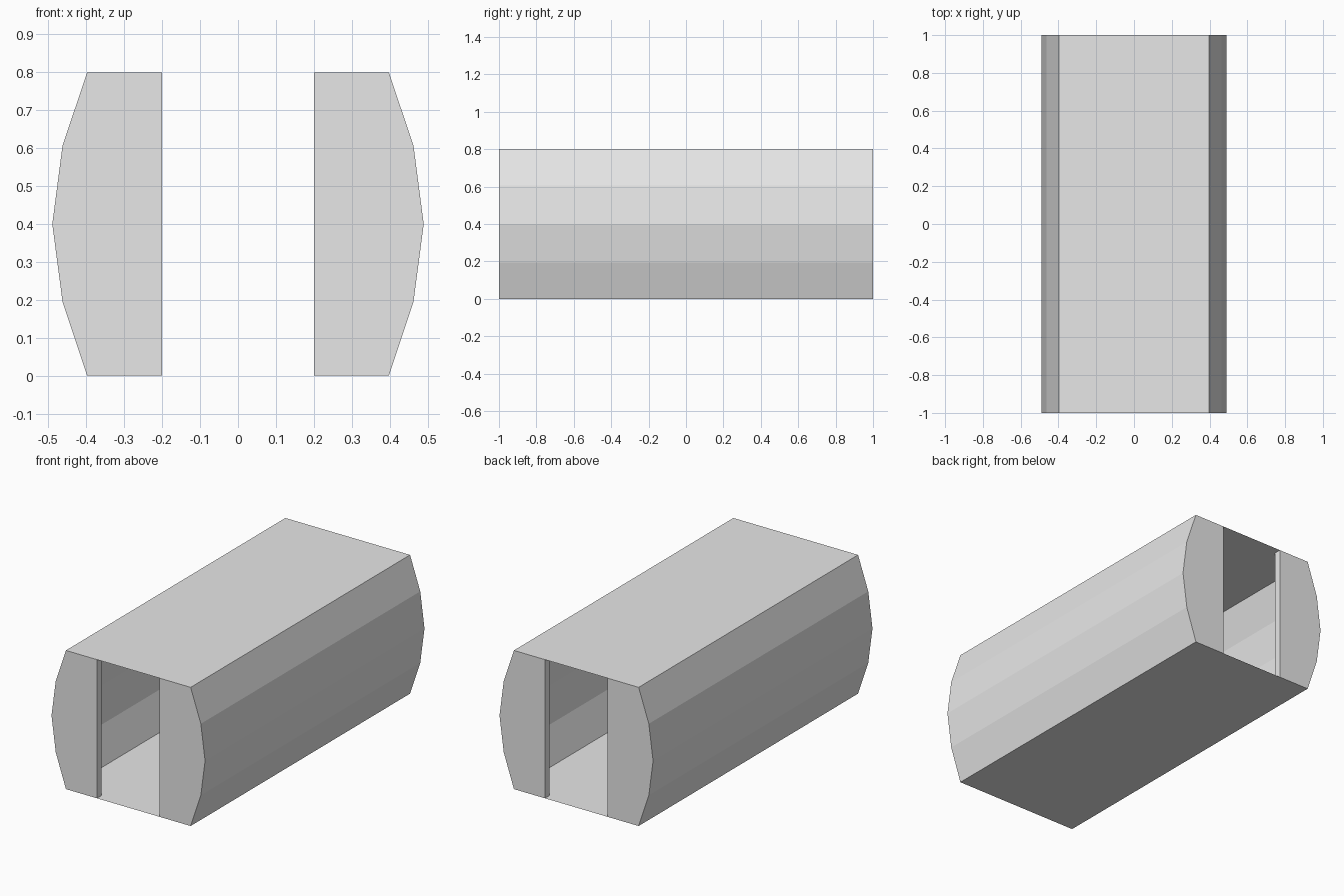
import bpy
import bmesh

default_cube = bpy.data.objects.get("Cube")
if default_cube:
    bpy.data.objects.remove(default_cube, do_unlink=True)

HALF_LENGTH = 1.0
HEIGHT = 0.8
DOOR_HALF = 0.2
PANEL_DEPTH = 0.04

# Single plain grey
grey = bpy.data.materials.new("light_grey")
grey.use_nodes = True
colour = (0.8, 0.8, 0.8, 1.0)
grey.diffuse_color = colour
grey.node_tree.nodes["Principled BSDF"].inputs["Base Color"].default_value = colour

# Bulging side, from floor to roof
side = [(0.398, 0), (0.463, 0.195), (0.49, 0.4), (0.463, 0.607), (0.398, HEIGHT)]


def mirrored(points):
    return [(-x, z) for x, z in reversed(points)]


def extrude_profile(name, profile, y0, y1, edges, caps):
    """Sweep chosen edges of an x-z outline from y0 to y1, with optional caps."""
    bm = bmesh.new()
    front = [bm.verts.new((x, y0, z)) for x, z in profile]
    back = [bm.verts.new((x, y1, z)) for x, z in profile]
    for i in edges:
        j = (i + 1) % len(profile)
        bm.faces.new((front[i], back[i], back[j], front[j]))
    if caps:
        bm.faces.new(front)
        bm.faces.new(back[::-1])
    mesh = bpy.data.meshes.new(name)
    bm.to_mesh(mesh)
    bm.free()
    mesh.materials.append(grey)
    obj = bpy.data.objects.new(name, mesh)
    bpy.context.collection.objects.link(obj)
    return obj


# Thin shell: floor, roof and both faceted sides, open at the ends
outline = side + mirrored(side)
extrude_profile("shell", outline, -HALF_LENGTH, HALF_LENGTH, range(len(outline)), False)

# End panels either side of each doorway; only the doorway edge needs a return
panel = [(DOOR_HALF, 0)] + side + [(DOOR_HALF, HEIGHT)]
jamb_edge = [len(panel) - 1]
ends = {"front": (-HALF_LENGTH, -HALF_LENGTH + PANEL_DEPTH),
        "back": (HALF_LENGTH - PANEL_DEPTH, HALF_LENGTH)}
for end, (y0, y1) in ends.items():
    extrude_profile(end + "_panel_left", panel, y0, y1, jamb_edge, True)
    extrude_profile(end + "_panel_right", mirrored(panel), y0, y1, jamb_edge, True)
